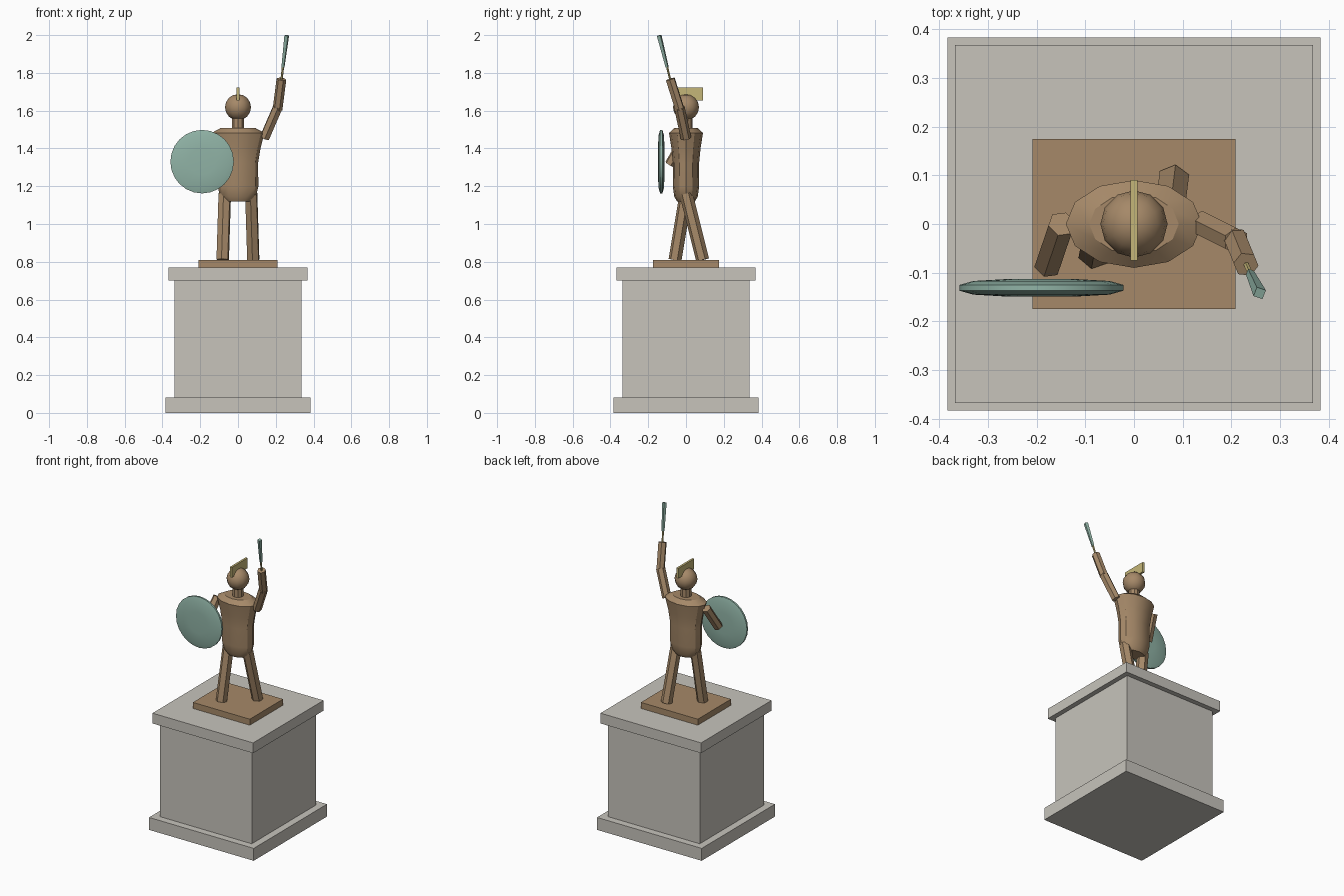
import bpy, bmesh, math
from mathutils import Vector

if "Cube" in bpy.data.objects:
    bpy.data.objects.remove(bpy.data.objects["Cube"])


def material(name, rgb):
    m = bpy.data.materials.new(name)
    m.diffuse_color = (*rgb, 1)
    m.use_nodes = True
    m.node_tree.nodes["Principled BSDF"].inputs["Base Color"].default_value = m.diffuse_color
    return m


STONE = material("pale stone", (0.57, 0.55, 0.50))
BRONZE = material("bronze", (0.38, 0.25, 0.14))
GREEN = material("green patina", (0.28, 0.45, 0.38))
GOLD = material("dull gold", (0.56, 0.47, 0.19))


def finish(name, bm, mat, smooth=None):
    bmesh.ops.recalc_face_normals(bm, faces=bm.faces)
    me = bpy.data.meshes.new(name)
    bm.to_mesh(me)
    bm.free()
    me.materials.append(mat)
    ob = bpy.data.objects.new(name, me)
    bpy.context.collection.objects.link(ob)
    if smooth:
        bpy.ops.object.select_all(action='DESELECT')
        ob.select_set(True)
        bpy.context.view_layer.objects.active = ob
        bpy.ops.object.shade_smooth_by_angle(angle=math.radians(smooth))
    return ob


def box(name, x, y, z, mat):
    """Box from (min, max) pairs."""
    bm = bmesh.new()
    bmesh.ops.create_cube(bm, size=1)
    for v in bm.verts:
        v.co = [r[0] if c < 0 else r[1] for c, r in zip(v.co, (x, y, z))]
    finish(name, bm, mat)


def limb(name, a, b, r1, r2, mat, sides=6):
    """Tapered prism from point a to point b."""
    a, b = Vector(a), Vector(b)
    d = b - a
    bm = bmesh.new()
    bmesh.ops.create_cone(bm, cap_ends=True, segments=sides, radius1=r1,
                          radius2=r2, depth=d.length)
    rot = d.to_track_quat('Z', 'Y')
    for v in bm.verts:
        v.co = rot @ v.co + (a + b) / 2
    finish(name, bm, mat)


def loft(name, rings, sides, mat, smooth, place=lambda p: p):
    """Stack of elliptical rings (height, x radius, y radius), capped."""
    bm = bmesh.new()
    loops = []
    for h, rx, ry in rings:
        loops.append([bm.verts.new(place(Vector((
            rx * math.cos(2 * math.pi * i / sides),
            ry * math.sin(2 * math.pi * i / sides), h)))) for i in range(sides)])
    for lo, hi in zip(loops, loops[1:]):
        for i in range(sides):
            j = (i + 1) % sides
            bm.faces.new((lo[i], lo[j], hi[j], hi[i]))
    bm.faces.new(loops[0])
    bm.faces.new(loops[-1])
    finish(name, bm, mat, smooth)


# Stone pedestal and bronze plinth
for name, r, z in (("pedestal_base", 0.383, (0, 0.082)),
                   ("pedestal_body", 0.336, (0.082, 0.702)),
                   ("pedestal_cap", 0.368, (0.702, 0.77))):
    box(name, (-r, r), (-r, r), z, STONE)
box("plinth", (-0.208, 0.208), (-0.174, 0.174), (0.77, 0.81), BRONZE)

# Striding legs
for side, s, foot_y in (("left", -1, -0.058), ("right", 1, 0.088)):
    limb(side + "_leg", (s * 0.081, foot_y, 0.81), (s * 0.07, 0, 1.16),
         0.035, 0.035, BRONZE)

# Torso, neck and head
loft("torso", [(1.12, 0.072, 0.048), (1.145, 0.095, 0.062), (1.20, 0.108, 0.07),
               (1.32, 0.106, 0.069), (1.40, 0.119, 0.077), (1.482, 0.14, 0.09),
               (1.508, 0.092, 0.062)], 12, BRONZE, 30)
limb("neck", (0, 0, 1.49), (0, 0, 1.57), 0.034, 0.034, BRONZE, 10)
bm = bmesh.new()
bmesh.ops.create_uvsphere(bm, u_segments=12, v_segments=8, radius=0.069)
bmesh.ops.translate(bm, verts=bm.verts, vec=(0, 0, 1.618))
finish("head", bm, BRONZE, 35)
box("helmet_crest", (-0.007, 0.007), (-0.075, 0.09), (1.655, 1.722), GOLD)

# Raised arm and weapon
limb("raised_upper_arm", (0.14, 0, 1.455), (0.21, -0.035, 1.617), 0.028, 0.028, BRONZE)
limb("raised_forearm", (0.209, -0.032, 1.605), (0.23, -0.083, 1.767), 0.026, 0.026, BRONZE)
limb("weapon_grip", (0.229, -0.08, 1.75), (0.239, -0.102, 1.84), 0.006, 0.006, GOLD)
limb("weapon_blade", (0.238, -0.1, 1.83), (0.258, -0.142, 1.998), 0.009, 0.014, GREEN, 4)

# Shield arm and round shield
limb("shield_arm", (-0.148, 0, 1.46), (-0.177, -0.085, 1.315), 0.029, 0.029, BRONZE)
loft("shield", [(-0.018, 0.07, 0.07), (-0.014, 0.14, 0.14), (-0.006, 0.168, 0.168),
                (0.006, 0.168, 0.168), (0.014, 0.14, 0.14), (0.018, 0.07, 0.07)],
     24, GREEN, 30, lambda p: Vector((p.x - 0.19, p.z - 0.131, p.y + 1.33)))
